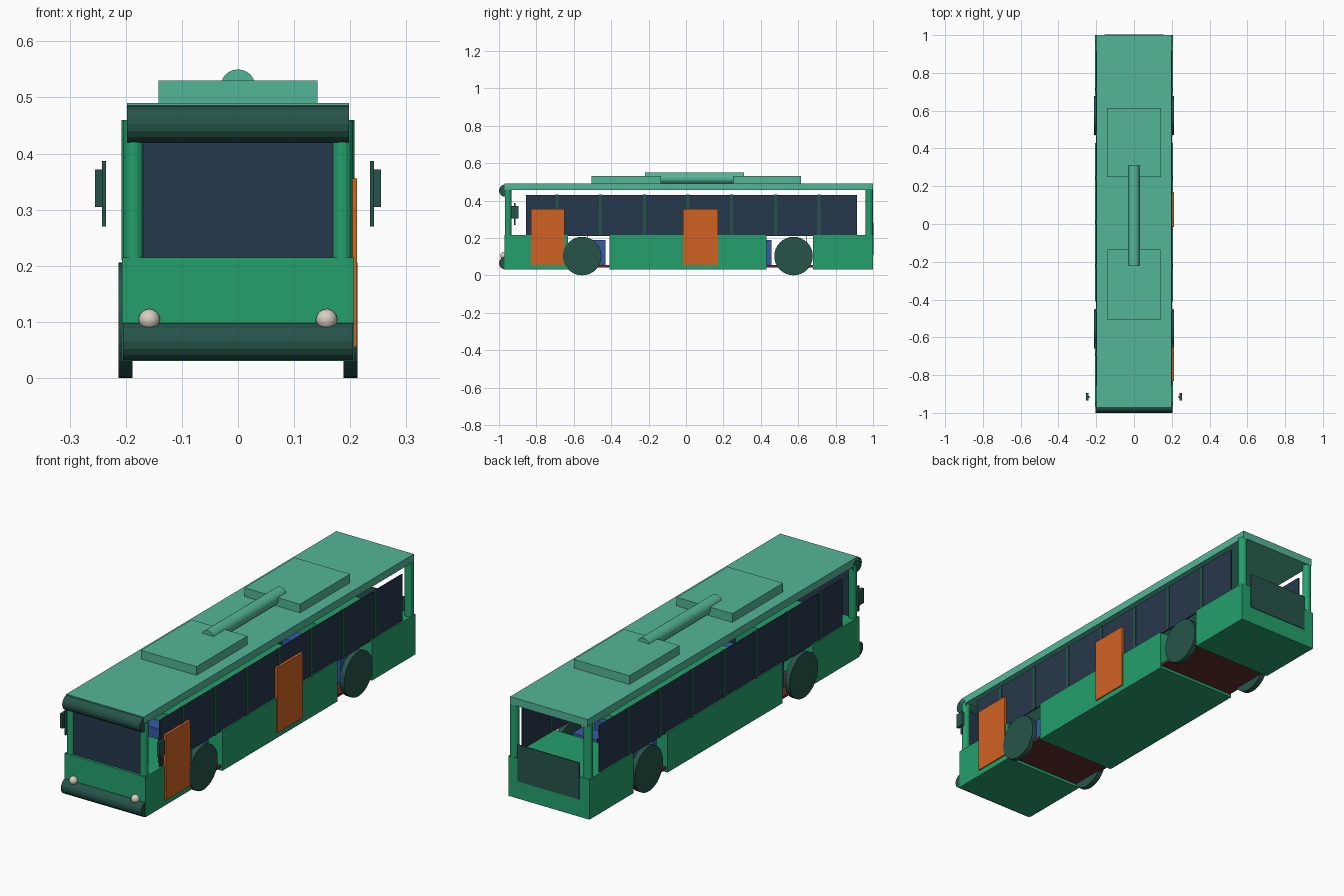
import bpy
import math

cube = bpy.data.objects.get("Cube")
if cube:
    bpy.data.objects.remove(cube, do_unlink=True)


def material(name, r, g, b):
    # sRGB bytes to linear
    col = [((c / 255 + 0.055) / 1.055) ** 2.4 for c in (r, g, b)] + [1.0]
    m = bpy.data.materials.new(name)
    m.use_nodes = True
    m.diffuse_color = col
    m.node_tree.nodes["Principled BSDF"].inputs["Base Color"].default_value = col
    return m


GREEN = material("body green", 36, 160, 108)
MINT = material("roof mint", 84, 182, 152)
TEAL = material("dark teal", 38, 84, 74)
GLASS = material("navy glass", 38, 56, 76)
ORANGE = material("door orange", 208, 98, 36)
BLUE = material("seat blue", 52, 92, 165)
RED = material("floor maroon", 98, 45, 42)
CREAM = material("lamp cream", 215, 205, 190)


def finish(name, mat):
    ob = bpy.context.object
    ob.name = name
    ob.data.materials.append(mat)
    return ob


def box(name, mat, x, y, z):
    """Box from (min, max) pairs on each axis."""
    bpy.ops.mesh.primitive_cube_add(size=1, location=[sum(p) / 2 for p in (x, y, z)])
    bpy.context.object.scale = [p[1] - p[0] for p in (x, y, z)]
    return finish(name, mat)


def cylinder(name, mat, centre, radius, length, axis, sides=16):
    turn = {"x": (0, math.pi / 2, 0), "y": (math.pi / 2, 0, 0), "z": (0, 0, 0)}[axis]
    bpy.ops.mesh.primitive_cylinder_add(vertices=sides, radius=radius, depth=length,
                                        location=centre, rotation=turn)
    return finish(name, mat)


def wide(w):
    return (-w, w)


def sided(side, a, b):
    return tuple(sorted((side * a, side * b)))


# Lower body in three blocks, leaving open wheel bays
for part, y in (("front", (-0.97, -0.63)), ("middle", (-0.41, 0.43)), ("rear", (0.68, 1.0))):
    box(part + "_body", GREEN, wide(0.207), y, (0.03, 0.215))
box("floor_pan", RED, wide(0.2), (-0.64, 0.69), (0.043, 0.055))

# Seats and poles in the wheel bays
for i, y in enumerate(((-0.5, -0.43), (0.40, 0.456), (0.535, 0.615))):
    box(f"seat_{i}", BLUE, wide(0.15), y, (0.05, 0.188))
for i, y in enumerate((-0.525, 0.645)):
    cylinder(f"pole_{i}", TEAL, (0, y, 0.13), 0.002, 0.17, "z", 8)

# Roof with equipment boxes and a rounded duct
box("roof", MINT, wide(0.198), (-0.97, 1.0), (0.455, 0.49))
box("front_roof_box", MINT, wide(0.142), (-0.505, -0.135), (0.488, 0.53))
box("rear_roof_box", MINT, wide(0.142), (0.25, 0.615), (0.488, 0.53))
cylinder("roof_duct", MINT, (0, 0.045, 0.519), 0.031, 0.53, "y", 24)

# Front end
box("windshield", GLASS, wide(0.175), (-0.958, -0.95), (0.21, 0.44))
cylinder("bumper", TEAL, (0, -0.966, 0.065), 0.034, 0.41, "x")
cylinder("roof_brow", TEAL, (0, -0.967, 0.453), 0.033, 0.396, "x")

# Rear panel
box("rear_panel", TEAL, wide(0.157), (0.998, 1.003), (0.11, 0.28))

for side, label in ((1, "left"), (-1, "right")):
    # Corner pillars
    cylinder(label + "_front_pillar", GREEN, (side * 0.186, -0.951, 0.335), 0.018, 0.25, "z")
    cylinder(label + "_rear_pillar", GREEN, (side * 0.188, 0.98, 0.335), 0.02, 0.25, "z")

    # Side glazing with dividers
    box(label + "_windows", GLASS, sided(side, 0.194, 0.2), (-0.855, 0.915), (0.21, 0.43))
    for i in range(7):
        y = -0.69 + i * 0.2335
        box(f"{label}_window_divider_{i}", TEAL, sided(side, 0.192, 0.203),
            (y - 0.008, y + 0.008), (0.21, 0.431))

    # Wheels
    for end, y in (("front", -0.555), ("rear", 0.575)):
        cylinder(f"{label}_{end}_wheel", TEAL, (side * 0.2005, y, 0.103), 0.103, 0.025, "x", 32)

    # Mirrors
    box(label + "_mirror", TEAL, sided(side, 0.241, 0.255), (-0.935, -0.895), (0.305, 0.372))
    box(label + "_mirror_stem", TEAL, sided(side, 0.235, 0.242), (-0.92, -0.911), (0.27, 0.387))

    # Headlights
    bpy.ops.mesh.primitive_uv_sphere_add(segments=20, ring_count=12, radius=0.019,
                                         location=(side * 0.158, -0.974, 0.104))
    finish(label + "_headlight", CREAM)
    bpy.ops.object.shade_smooth_by_angle()

# Passenger doors on the left side
for part, y in (("front", (-0.83, -0.65)), ("middle", (-0.015, 0.17))):
    box(part + "_door", ORANGE, (0.2, 0.2125), y, (0.055, 0.356))
